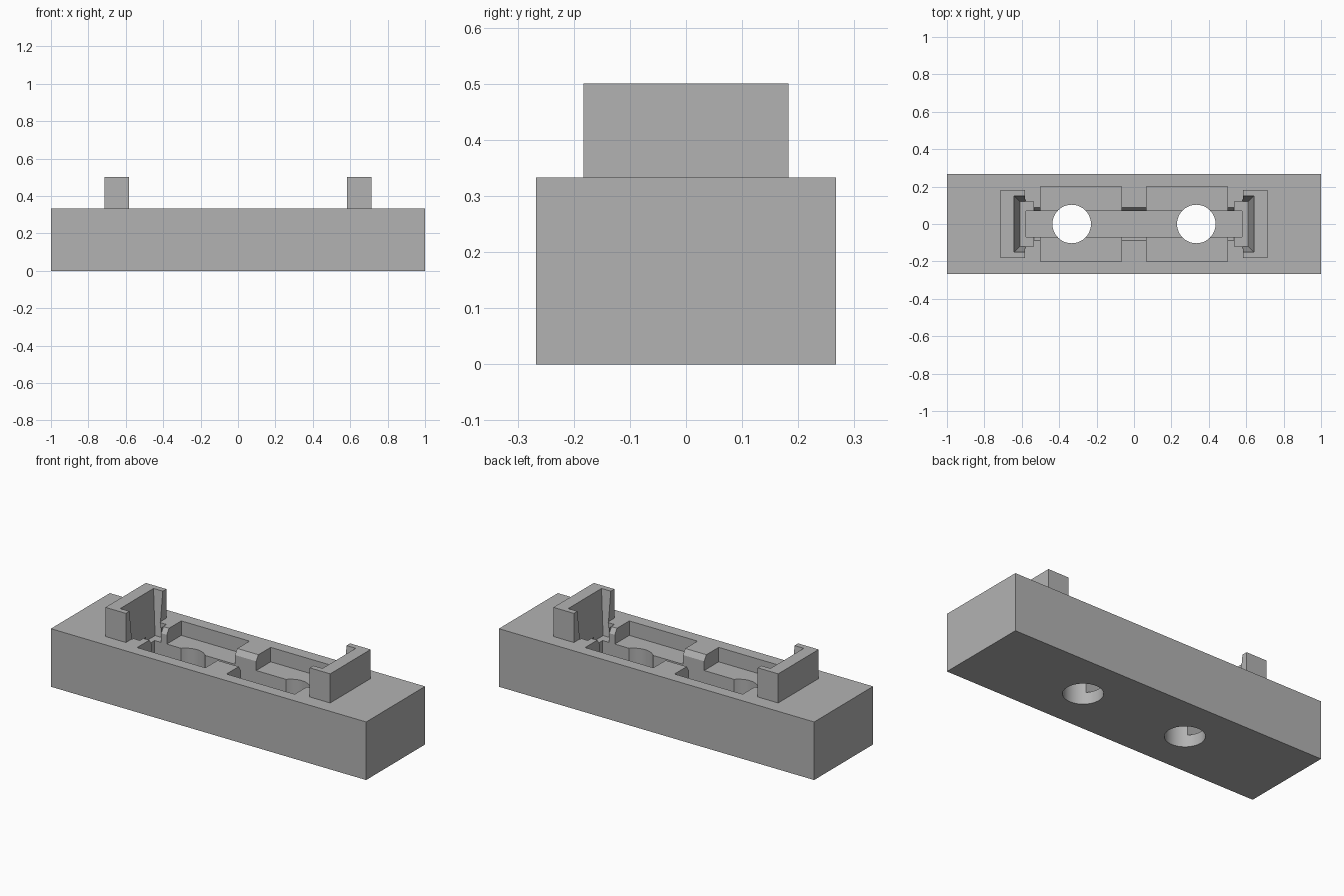
import bpy
import bmesh

old = bpy.data.objects.get("Cube")
if old:
    bpy.data.objects.remove(old, do_unlink=True)

grey = bpy.data.materials.new("plain_grey")
grey.use_nodes = True
colour = (0.45, 0.45, 0.45, 1)
grey.diffuse_color = colour
grey.node_tree.nodes["Principled BSDF"].inputs["Base Color"].default_value = colour


def add_mesh(name, bm):
    bmesh.ops.recalc_face_normals(bm, faces=bm.faces)
    mesh = bpy.data.meshes.new(name)
    bm.to_mesh(mesh)
    bm.free()
    mesh.materials.append(grey)
    obj = bpy.data.objects.new(name, mesh)
    bpy.context.collection.objects.link(obj)
    return obj


def loft(name, z0, z1, low, high=None):
    """Block between two rectangles given as (x0, x1, half_width)."""
    bm = bmesh.new()
    rings = []
    for z, (x0, x1, w) in ((z0, low), (z1, high or low)):
        corners = ((x0, -w), (x1, -w), (x1, w), (x0, w))
        rings.append([bm.verts.new((x, y, z)) for x, y in corners])
    for ring in rings:
        bm.faces.new(ring)
    for i in range(4):
        j = (i + 1) % 4
        bm.faces.new((rings[0][i], rings[0][j], rings[1][j], rings[1][i]))
    return add_mesh(name, bm)


def drill(name, x, radius):
    bm = bmesh.new()
    bmesh.ops.create_cone(bm, cap_ends=True, segments=64, radius1=radius,
                          radius2=radius, depth=1)
    bmesh.ops.translate(bm, verts=bm.verts, vec=(x, 0, 0.2))
    return add_mesh(name, bm)


def combine(target, tool, operation):
    mod = target.modifiers.new(tool.name, "BOOLEAN")
    mod.operation = operation
    mod.solver = "EXACT"
    mod.object = tool
    bpy.context.view_layer.objects.active = target
    bpy.ops.object.modifier_apply(modifier=mod.name)
    bpy.data.objects.remove(tool, do_unlink=True)


def span(side, a, b):
    return (min(side * a, side * b), max(side * a, side * b))


TOP = 0.333
body = loft("holder_body", 0, TOP, (-1, 1, 0.267))

# Raised end brackets
for s in (-1, 1):
    combine(body, loft("bracket", 0.2, 0.5, (*span(s, 0.583, 0.713), 0.183)), "UNION")

# Central channel and its chamfered lip
combine(body, loft("channel", 0.067, 0.36, (-0.577, 0.577, 0.069)), "DIFFERENCE")
combine(body, loft("lip", 0.303, 0.343, (-0.535, 0.535, 0.069),
                   (-0.535, 0.535, 0.096)), "DIFFERENCE")

for s in (-1, 1):
    # Shallow pocket with a through hole
    combine(body, loft("pocket", 0.25, 0.4, (*span(s, 0.067, 0.5), 0.2)), "DIFFERENCE")
    combine(body, drill("hole", s * 0.333, 0.103), "DIFFERENCE")
    # Tapered socket inside the bracket, with a step in front of it
    combine(body, loft("socket", 0.25, 0.55, (*span(s, 0.58, 0.61), 0.12),
                       (*span(s, 0.58, 0.648), 0.157)), "DIFFERENCE")
    combine(body, loft("step", 0.25, 0.36, (*span(s, 0.538, 0.6), 0.12)), "DIFFERENCE")

bpy.ops.object.select_all(action="DESELECT")
body.select_set(True)
bpy.context.view_layer.objects.active = body
bpy.ops.object.shade_smooth_by_angle()
